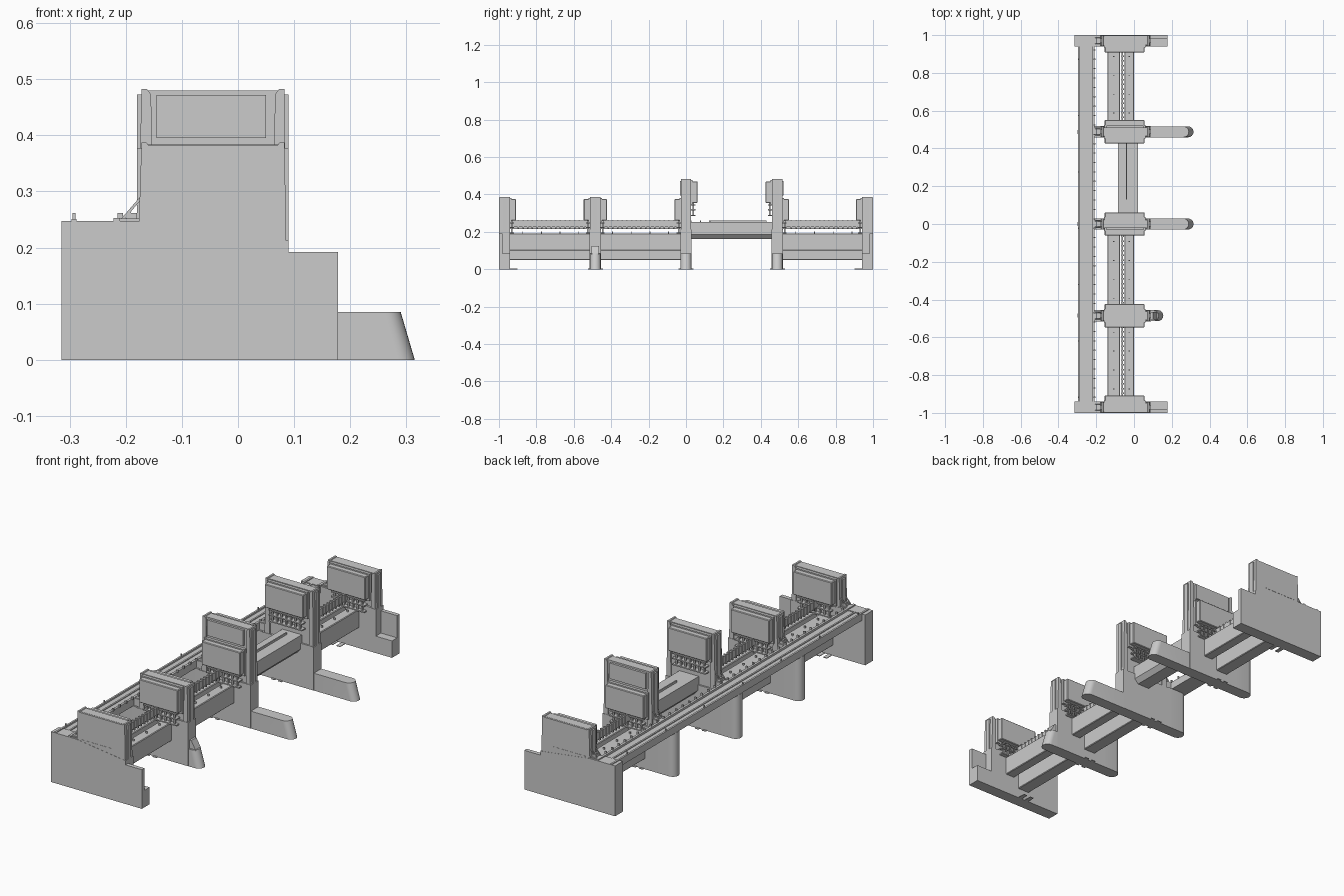
import bpy, bmesh, math

if "Cube" in bpy.data.objects:
    bpy.data.objects.remove(bpy.data.objects["Cube"])


def make(name, bm, bevel=0):
    bmesh.ops.recalc_face_normals(bm, faces=bm.faces)
    me = bpy.data.meshes.new(name)
    bm.to_mesh(me)
    bm.free()
    ob = bpy.data.objects.new(name, me)
    bpy.context.collection.objects.link(ob)
    if bevel:
        m = ob.modifiers.new("bevel", 'BEVEL')
        m.width, m.segments = bevel, 1
    return ob


def add_box(bm, x0, x1, y0, y1, z0, z1):
    r = bmesh.ops.create_cube(bm, size=1)
    for v in r["verts"]:
        v.co = ((x0 + x1) / 2 + v.co.x * (x1 - x0),
                (y0 + y1) / 2 + v.co.y * (y1 - y0),
                (z0 + z1) / 2 + v.co.z * (z1 - z0))


def boxes(name, items, bevel=0):
    bm = bmesh.new()
    for b in items:
        add_box(bm, *b)
    return make(name, bm, bevel)


def prism(name, pts, y0, y1):
    """Extrude an xz outline along y."""
    bm = bmesh.new()
    f = bm.faces.new([bm.verts.new((x, y0, z)) for x, z in pts])
    r = bmesh.ops.extrude_face_region(bm, geom=[f])
    for v in r["geom"]:
        if isinstance(v, bmesh.types.BMVert):
            v.co.y = y1
    return make(name, bm)


def rounded_foot(name, flat, tip_low, tip_top, y, rad, z1):
    """Block with a half-round end, the end may slope between bottom and top."""
    d = 1 if tip_low > flat else -1
    bm = bmesh.new()
    rings = []
    for tip, z in ((tip_low, 0), (tip_top, z1)):
        ring = [(flat, y - rad), (flat, y + rad)]
        for i in range(13):
            a = math.pi / 2 - math.pi * i / 12
            ring.append((tip - d * rad + d * rad * math.cos(a), y + rad * math.sin(a)))
        rings.append([bm.verts.new((px, py, z)) for px, py in ring])
    lo, hi = rings
    bm.faces.new(lo)
    bm.faces.new(hi)
    for i in range(len(lo)):
        j = (i + 1) % len(lo)
        bm.faces.new((lo[i], lo[j], hi[j], hi[i]))
    ob = make(name, bm)
    bpy.context.view_layer.objects.active = ob
    ob.select_set(True)
    bpy.ops.object.shade_smooth_by_angle(angle=math.radians(30))
    ob.select_set(False)


def tower(name, y, top, w=0.028):
    # web, recessed between front and rear posts
    prism(name + "_web", [(-0.17, 0.2), (0.082, 0.2), (0.078, top - 0.003), (-0.165, top - 0.003)],
          y - w + 0.006, y + w - 0.006)
    prism(name + "_front_post", [(0.062, 0.2), (0.086, 0.2), (0.083, top), (0.074, top), (0.066, top - 0.01)], y - w, y + w)
    prism(name + "_rear_post", [(-0.178, 0.2), (-0.15, 0.2), (-0.155, top - 0.01), (-0.163, top), (-0.172, top)], y - w, y + w)
    boxes(name + "_cover_strips", [(0.07, 0.09, y - 0.012, y + 0.012, 0.21, top - 0.01),
                                   (-0.18, -0.16, y - 0.012, y + 0.012, 0.21, top - 0.01)])


def head(name, y, s, z0):
    """Winding head on one side of a tower (s = side), with slatted guides below."""
    def ys(a, b):
        return sorted((y + s * a, y + s * b))
    boxes(name + "_housing", [(-0.155, 0.055, *ys(0.02, 0.062), z0, z0 + 0.115)], 0.003)
    boxes(name + "_backplate", [(-0.16, 0.06, *ys(0.02, 0.036), z0 - 0.01, z0 + 0.121)])
    zb = z0 - 0.07
    rods = [(-0.13 + i * 0.025, -0.122 + i * 0.025, *ys(0.035, 0.043), zb, z0) for i in range(7)]
    rods += [(-0.14, 0.04, *ys(0.02, 0.05), zb + k, zb + k + 0.006) for k in (0.0, 0.03, 0.055)]
    boxes(name + "_guides", rods)


# ---- end frames
W = 0.03
for tag, s in (("left", -1), ("right", 1)):
    y = s * 0.97
    n = tag + "_end"
    prism(n + "_base", [(-0.315, 0), (0.178, 0), (0.178, 0.083), (0.09, 0.083), (0.09, 0.213),
                        (0.08, 0.213), (-0.178, 0.247), (-0.315, 0.247)], y - W, y + W)
    tower(n, y, 0.387)
    boxes(n + "_outer_skin", [(-0.165, 0.078, *sorted((s * 0.985, s * 0.999)), 0.2, 0.383)])
    boxes(n + "_foot_guard", [(0.09, 0.178, *sorted((s * 0.98, s * 1.0)), 0.083, 0.192)])
    boxes(n + "_slot_trim", [(-0.153, 0.022, *sorted((s * 0.99, s * 1.0)), 0.249, 0.252)])
    head(n + "_head", y, -s, 0.26)

# ---- middle frames: position, tower top, foot reach, head height on each side
mids = [("left_mid", -0.485, 0.387, 0.155, 0.26, 0.26),
        ("centre", 0.0, 0.483, 0.315, 0.26, 0.355),
        ("right_mid", 0.488, 0.483, 0.315, 0.355, 0.26)]
for n, y, top, reach, zl, zr in mids:
    prism(n + "_base", [(-0.2, 0), (0.09, 0), (0.09, 0.213), (-0.2, 0.213)], y - W, y + W)
    rounded_foot(n + "_rear_leg", -0.19, -0.3, -0.3, y, 0.03, 0.216)
    rounded_foot(n + "_front_foot", 0.07, reach, reach - 0.025, y, 0.029, 0.085)
    if reach < 0.2:
        prism(n + "_foot_gusset", [(0.085, 0.08), (0.125, 0.08), (0.1, 0.125), (0.085, 0.125)], y - 0.02, y + 0.02)
    tower(n, y, top)
    head(n + "_left_head", y, -1, zl)
    head(n + "_right_head", y, 1, zr)
    # blank upper panel where the head sits low on a tall tower
    if top > 0.4:
        s = -1 if zl < 0.3 else 1
        boxes(n + "_upper_panel", [(-0.145, 0.05, *sorted((y + s * 0.02, y + s * 0.033)), 0.395, 0.472)])

# ---- low beams in the three standard spans
for n, y0, y1 in (("span_a", -0.95, -0.5), ("span_b", -0.47, -0.02), ("span_d", 0.51, 0.95)):
    boxes(n + "_rear_beam", [(-0.14, -0.075, y0, y1, 0.05, 0.192)], 0.003)
    boxes(n + "_front_beam", [(-0.05, 0.0, y0, y1, 0.1, 0.192)], 0.003)
    boxes(n + "_guide_bar", [(-0.067, -0.057, y0, y1, 0.225, 0.26)])
    pins = []
    k = int((y1 - y0 - 0.06) / 0.025)
    for i in range(k):
        py = y0 + 0.05 + i * 0.025
        pins.append((-0.07, -0.054, py, py + 0.008, 0.218, 0.264))
        if i % 4 == 1:
            pins.append((-0.03, -0.022, py, py + 0.004, 0.19, 0.202))
            pins.append((-0.11, -0.102, py, py + 0.004, 0.19, 0.202))
    boxes(n + "_pins", pins)

# ---- raised beam in the tall span
prism("raised_beam", [(-0.085, 0.185), (-0.065, 0.163), (0.0, 0.163), (0.02, 0.185),
                      (0.02, 0.252), (-0.085, 0.252)], 0.02, 0.47)
boxes("raised_beam_ridge", [(-0.042, -0.036, 0.13, 0.43, 0.25, 0.262)])

# ---- rear walkway with lips along both edges
boxes("walkway_deck", [(-0.297, -0.21, -0.998, 0.998, 0.215, 0.243)])
boxes("walkway_lips", [(-0.297, -0.288, -0.998, 0.998, 0.24, 0.251),
                       (-0.222, -0.21, -0.998, 0.998, 0.24, 0.253),
                       (-0.262, -0.254, -0.94, 0.94, 0.24, 0.247)])
clips = []
for i in range(38):
    cy = -0.92 + i * 0.0497
    clips.append((-0.215, -0.205, cy, cy + 0.006, 0.25, 0.262))
    if i % 6 == 0:
        clips.append((-0.295, -0.29, cy, cy + 0.006, 0.25, 0.262))
boxes("walkway_clips", clips)

# ---- small sloping linkage from the walkway to each tower
for i, y in enumerate((-0.97, -0.485, 0, 0.488, 0.97)):
    for j, dy in enumerate((-0.018, 0.014)):
        prism(f"linkage_{i}_{j}", [(-0.212, 0.247), (-0.205, 0.247), (-0.174, 0.284), (-0.174, 0.291)],
              y + dy, y + dy + 0.004)
    boxes(f"linkage_block_{i}", [(-0.212, -0.17, y - 0.022, y + 0.022, 0.215, 0.252),
                                 (-0.2, -0.18, y - 0.016, y + 0.016, 0.25, 0.262),
                                 (-0.196, -0.191, y - 0.018, y + 0.018, 0.26, 0.266)])

# ---- floor pads
boxes("floor_pads", [(x, x + 0.02, y - 0.04, y + 0.04, 0, 0.003)
                     for x in (-0.135, -0.096) for y in (-0.94, -0.485, 0, 0.488, 0.94)])
